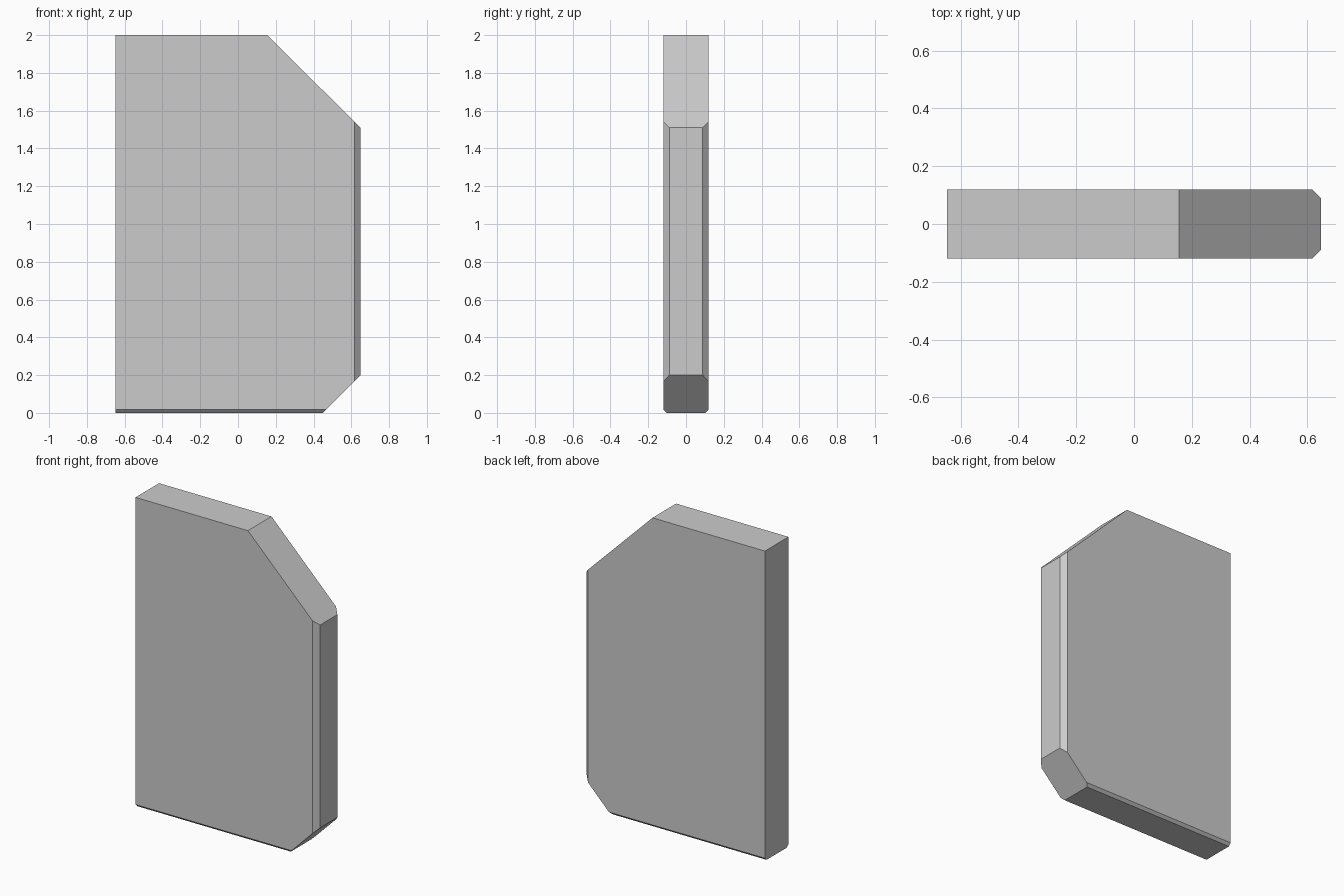
import bpy, bmesh
from mathutils import Vector

if "Cube" in bpy.data.objects:
    bpy.data.objects.remove(bpy.data.objects["Cube"])

W, T, H = 0.648, 0.12, 2.0   # half width, half thickness, height
C, B = 0.032, 0.017          # side and bottom edge chamfers

# Plain rectangular slab
bm = bmesh.new()
bmesh.ops.create_cube(bm, size=1)
for v in bm.verts:
    v.co = Vector((v.co.x * 2 * W, v.co.y * 2 * T, (v.co.z + 0.5) * H))


def slice_off(point, normal):
    """Cut away everything beyond the plane and cap the opening."""
    cut = bmesh.ops.bisect_plane(
        bm, geom=bm.verts[:] + bm.edges[:] + bm.faces[:], dist=1e-5,
        plane_co=point, plane_no=Vector(normal).normalized(), clear_outer=True)
    edges = [e for e in cut["geom_cut"] if isinstance(e, bmesh.types.BMEdge)]
    bmesh.ops.edgeloop_fill(bm, edges=edges)


# Sloped top and bottom corners on the right
slice_off((0.155, 0, H), (H - 1.51, 0, W - 0.155))
slice_off((0.45, 0, 0), (0.2, 0, -(W - 0.45)))

# Chamfers along the right side and the bottom, front and back
for s in (-1, 1):
    slice_off((W - C, s * T, 0), (1, s, 0))
    slice_off((0, s * T, B), (0, s, -1))

bmesh.ops.recalc_face_normals(bm, faces=bm.faces[:])
mesh = bpy.data.meshes.new("panel")
bm.to_mesh(mesh)
bm.free()
bpy.context.collection.objects.link(bpy.data.objects.new("panel", mesh))
